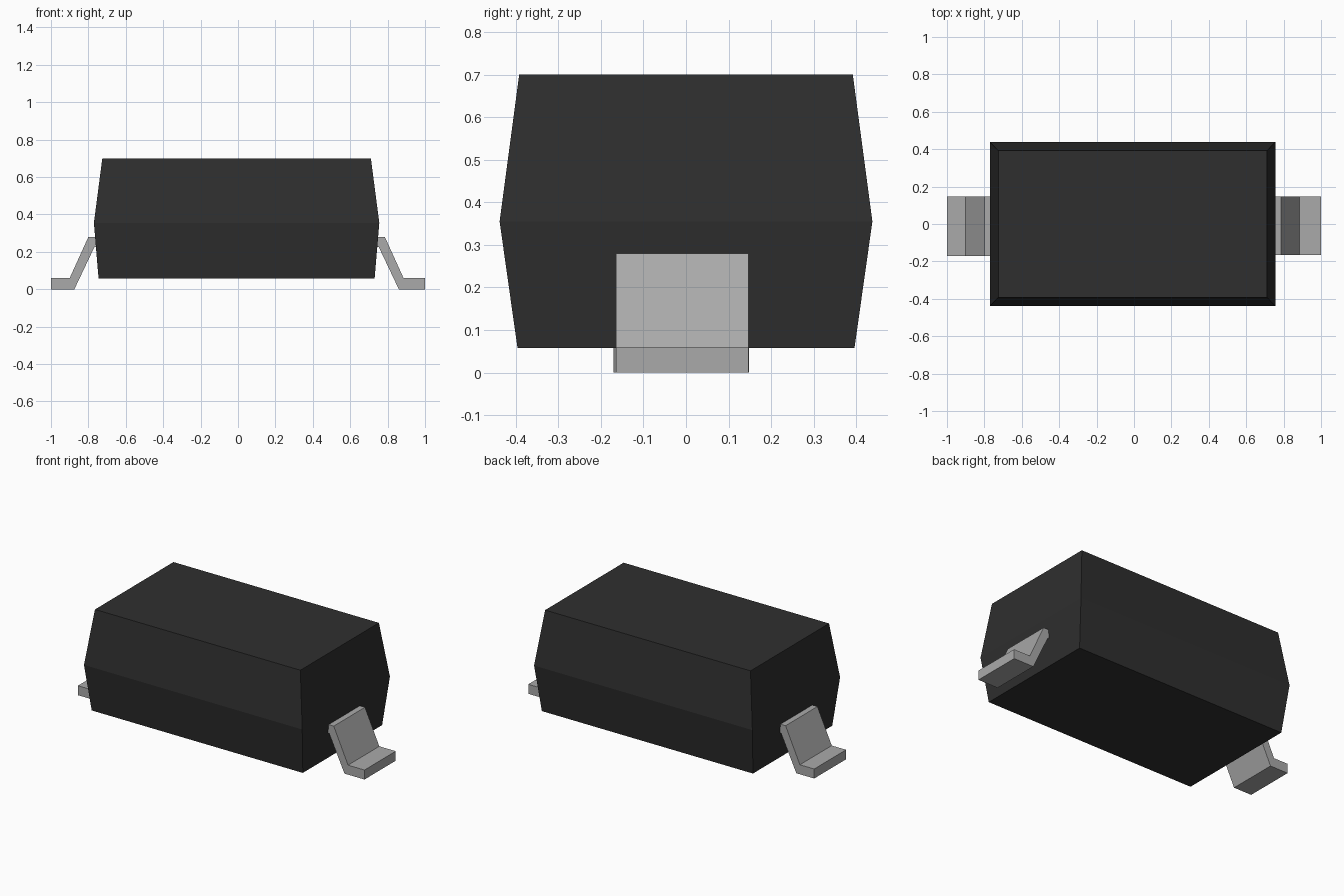
import bpy
import bmesh

cube = bpy.data.objects.get("Cube")
if cube:
    bpy.data.objects.remove(cube, do_unlink=True)


def material(name, value, roughness):
    mat = bpy.data.materials.new(name)
    mat.use_nodes = True
    colour = (value, value, value, 1)
    mat.diffuse_color = colour
    bsdf = mat.node_tree.nodes["Principled BSDF"]
    bsdf.inputs["Base Color"].default_value = colour
    bsdf.inputs["Roughness"].default_value = roughness
    return mat


def loft(name, rings, mat):
    """Skin a closed solid through rings of equal length."""
    bm = bmesh.new()
    loops = [[bm.verts.new(p) for p in ring] for ring in rings]
    for low, high in zip(loops, loops[1:]):
        for i in range(len(low)):
            j = (i + 1) % len(low)
            bm.faces.new((low[i], low[j], high[j], high[i]))
    bm.faces.new(loops[0][::-1])
    bm.faces.new(loops[-1])
    bmesh.ops.recalc_face_normals(bm, faces=bm.faces)
    mesh = bpy.data.meshes.new(name)
    bm.to_mesh(mesh)
    bm.free()
    mesh.materials.append(mat)
    obj = bpy.data.objects.new(name, mesh)
    bpy.context.collection.objects.link(obj)
    return obj


black = material("black plastic", 0.028, 0.6)
grey = material("grey metal", 0.4, 0.5)

# Moulded body: rectangular sections, widest at the parting line
CENTRE_X = -0.0075
sections = [(0.058, 0.738, 0.396), (0.355, 0.763, 0.438), (0.70, 0.718, 0.392)]
loft("body", [[(CENTRE_X + sx * hx, sy * hy, z)
               for sx, sy in ((-1, -1), (1, -1), (1, 1), (-1, 1))]
              for z, hx, hy in sections], black)

# Bent leads: one side profile (x, z), extruded across y and mirrored
profile = [(0.68, 0.225), (0.7605, 0.225), (0.8675, 0.0), (1.0, 0.0),
           (1.0, 0.06), (0.8925, 0.06), (0.7925, 0.28), (0.68, 0.28)]
for name, side, y0, y1 in (("left_lead", 1, -0.165, 0.147),
                           ("right_lead", -1, -0.17, 0.148)):
    # the body sits slightly off centre; the foot tips stay at full length
    points = [(side * x + (CENTRE_X if x < 1 else 0), z) for x, z in profile]
    loft(name, [[(x, y, z) for x, z in points] for y in (y0, y1)], grey)
